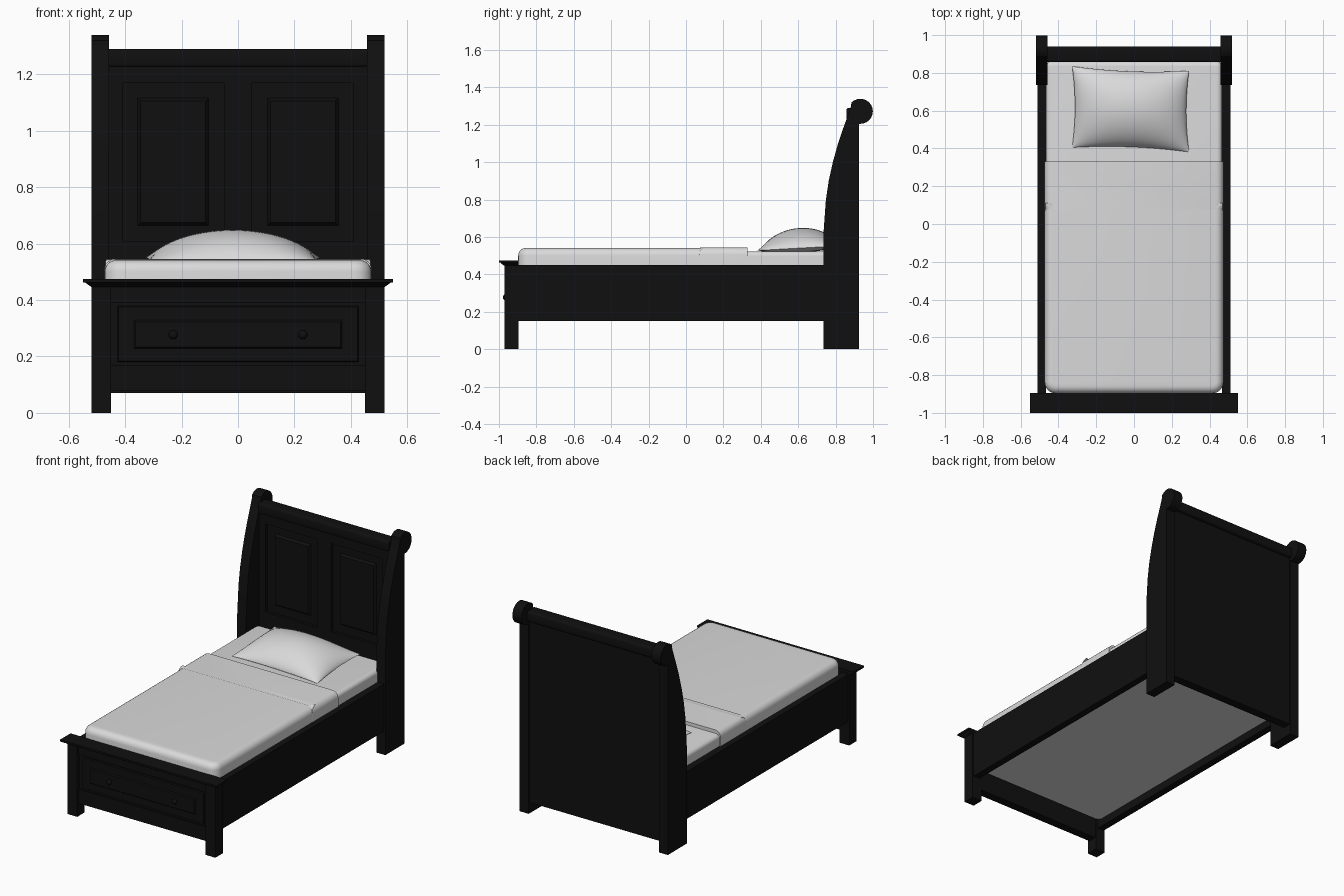
import bpy, bmesh
from math import radians, sin, cos
from mathutils import Vector, Matrix

old = bpy.data.objects.get("Cube")
if old:
    bpy.data.objects.remove(old, do_unlink=True)


def material(name, value):
    m = bpy.data.materials.new(name)
    m.use_nodes = True
    color = (value, value, value, 1)
    m.diffuse_color = color
    m.node_tree.nodes["Principled BSDF"].inputs["Base Color"].default_value = color
    return m


WOOD = material("black wood", 0.005)
LINEN = material("white linen", 0.7)


def finish(name, bm, mat, smooth=False):
    bmesh.ops.recalc_face_normals(bm, faces=bm.faces[:])
    me = bpy.data.meshes.new(name)
    bm.to_mesh(me)
    bm.free()
    me.materials.append(mat)
    if smooth:
        me.shade_smooth()
        me.set_sharp_from_angle(angle=radians(40))
    ob = bpy.data.objects.new(name, me)
    bpy.context.collection.objects.link(ob)
    return ob


def box_mesh(x, y, z):
    bm = bmesh.new()
    bmesh.ops.create_cube(bm, size=1)
    for v in bm.verts:
        v.co = [r[0] if c < 0 else r[1] for r, c in zip((x, y, z), v.co)]
    return bm


def block(name, x, y, z, mat=WOOD, front_taper=0):
    """Box from ranges; front_taper shrinks the front face into a raised field."""
    bm = box_mesh(x, y, z)
    cx, cz = sum(x) / 2, sum(z) / 2
    for v in bm.verts:
        if front_taper and v.co.y < sum(y) / 2:
            v.co.x += front_taper if v.co.x < cx else -front_taper
            v.co.z += front_taper if v.co.z < cz else -front_taper
    return finish(name, bm, mat)


def extrude_profile(name, pts, x0, x1, smooth=False):
    """Extrude a (y, z) outline along x."""
    bm = bmesh.new()
    face = bm.faces.new([bm.verts.new((x0, y, z)) for y, z in pts])
    new = bmesh.ops.extrude_face_region(bm, geom=[face])["geom"]
    bmesh.ops.translate(bm, vec=(x1 - x0, 0, 0),
                        verts=[g for g in new if isinstance(g, bmesh.types.BMVert)])
    return finish(name, bm, WOOD, smooth)


def soft_slab(name, x, y, z, corner, top, round_head=True):
    """Cushion-like slab with rounded plan corners and a rounded top rim."""
    bm = box_mesh(x, y, z)
    upright = [e for e in bm.edges
               if abs(e.verts[0].co.z - e.verts[1].co.z) > 0.01
               and (round_head or e.verts[0].co.y < sum(y) / 2)]
    bmesh.ops.bevel(bm, geom=upright, offset=corner, segments=6, profile=0.5,
                    affect='EDGES')
    rim = [e for e in bm.edges
           if all(abs(v.co.z - z[1]) < 1e-4 for v in e.verts)
           and (round_head or not all(abs(v.co.y - y[1]) < 1e-4 for v in e.verts))]
    bmesh.ops.bevel(bm, geom=rim, offset=top, segments=5, profile=0.5, affect='EDGES')
    return finish(name, bm, LINEN, True)


# Headboard posts: swept front edge ending in a scroll
scroll_y, scroll_z, scroll_r = 0.932, 1.272, 0.067
profile = [(0.925, 0), (0.735, 0), (0.735, 0.62), (0.748, 0.8), (0.763, 0.9),
           (0.785, 1.0), (0.81, 1.09), (0.84, 1.18), (0.862, 1.24), (0.88, 1.29)]
profile += [(scroll_y + scroll_r * cos(radians(a)), scroll_z + scroll_r * sin(radians(a)))
            for a in range(135, -91, -15)]
profile.append((0.925, 1.205))

for side, s in (("left", 1), ("right", -1)):
    extrude_profile(side + "_headboard_post", profile, s * 0.457, s * 0.52, True)
    block(side + "_front_leg", sorted((s * 0.45, s * 0.52)), (-0.97, -0.895), (0, 0.455))
    block(side + "_side_rail", sorted((s * 0.467, s * 0.512)), (-0.9, 0.74), (0.15, 0.45))

# Headboard: back panel, frame members, rounded top rail
block("headboard_back", (-0.46, 0.46), (0.88, 0.918), (0.07, 1.25))
block("headboard_lower_frame", (-0.46, 0.46), (0.862, 0.885), (0.07, 0.61))
block("headboard_upper_frame", (-0.46, 0.46), (0.862, 0.885), (1.17, 1.24))
block("headboard_center_stile", (-0.05, 0.05), (0.862, 0.885), (0.61, 1.17))
bm = box_mesh((-0.46, 0.46), (0.857, 0.94), (1.225, 1.29))
long_edges = [e for e in bm.edges if abs(e.verts[0].co.x - e.verts[1].co.x) > 0.1]
bmesh.ops.bevel(bm, geom=long_edges, offset=0.012, segments=3, profile=0.5, affect='EDGES')
finish("headboard_top_rail", bm, WOOD, True)
for side, s in (("left", 1), ("right", -1)):
    block(side + "_headboard_stile", sorted((s * 0.41, s * 0.46)),
          (0.862, 0.885), (0.61, 1.17))
    block(side + "_headboard_field", sorted((s * 0.1, s * 0.36)),
          (0.866, 0.885), (0.66, 1.12), front_taper=0.015)

# Footboard with drawer front and knobs
block("footboard", (-0.455, 0.455), (-0.945, -0.9), (0.08, 0.455))
block("footboard_top_frame", (-0.455, 0.455), (-0.955, -0.94), (0.39, 0.455))
block("footboard_bottom_frame", (-0.455, 0.455), (-0.955, -0.94), (0.08, 0.17))
block("drawer_front", (-0.43, 0.43), (-0.953, -0.94), (0.178, 0.382), front_taper=0.006)
block("drawer_field", (-0.375, 0.375), (-0.96, -0.945), (0.222, 0.335), front_taper=0.012)
for side, s in (("left", 1), ("right", -1)):
    bm = bmesh.new()
    bmesh.ops.create_uvsphere(bm, u_segments=16, v_segments=8, radius=0.016)
    bmesh.ops.transform(bm, verts=bm.verts[:],
                        matrix=Matrix.Translation((s * 0.23, -0.966, 0.277))
                        @ Matrix.Diagonal((1, 0.85, 1, 1)))
    finish(side + "_drawer_knob", bm, WOOD, True)

# Footboard cap with moulded underside
block("footboard_cap", (-0.55, 0.55), (-1.0, -0.895), (0.463, 0.475))
bm = box_mesh((-0.545, 0.545), (-0.995, -0.896), (0.447, 0.464))
for v in bm.verts:
    if v.co.z < 0.455:
        v.co.x *= 0.955
        if v.co.y < -0.95:
            v.co.y += 0.022
finish("cap_moulding", bm, WOOD)

# Mattress, blanket and turned-down fold
soft_slab("mattress", (-0.466, 0.466), (-0.885, 0.861), (0.2, 0.523), 0.03, 0.025)
soft_slab("blanket", (-0.473, 0.473), (-0.897, 0.328), (0.4, 0.541), 0.06, 0.04, False)
soft_slab("blanket_fold", (-0.474, 0.474), (0.07, 0.33), (0.4, 0.545), 0.004, 0.04, False)

# Pillow: pinched corners, domed top, nearly flat underside
n = 28
bm = bmesh.new()
bmesh.ops.create_grid(bm, x_segments=n, y_segments=n, size=1)
bmesh.ops.duplicate(bm, geom=bm.verts[:] + bm.edges[:] + bm.faces[:])
bm.verts.ensure_lookup_table()
half = len(bm.verts) // 2
for i, v in enumerate(bm.verts):
    u, w = sin(v.co.x * 1.5708), sin(v.co.y * 1.5708)
    a, b = max(0, 1 - u * u), max(0, 1 - w * w)
    puff = (a * b) ** 0.62
    edge = 0.54 + 0.012 * w
    v.co = Vector((0.31 * u * (1 - 0.05 * b) - 0.018,
                   0.215 * w * (1 - 0.07 * a) + 0.608 - 0.012 * u,
                   edge + 0.108 * puff if i < half else edge - 0.025 * puff))
bmesh.ops.remove_doubles(bm, verts=bm.verts[:], dist=0.0003)
finish("pillow", bm, LINEN, True)
